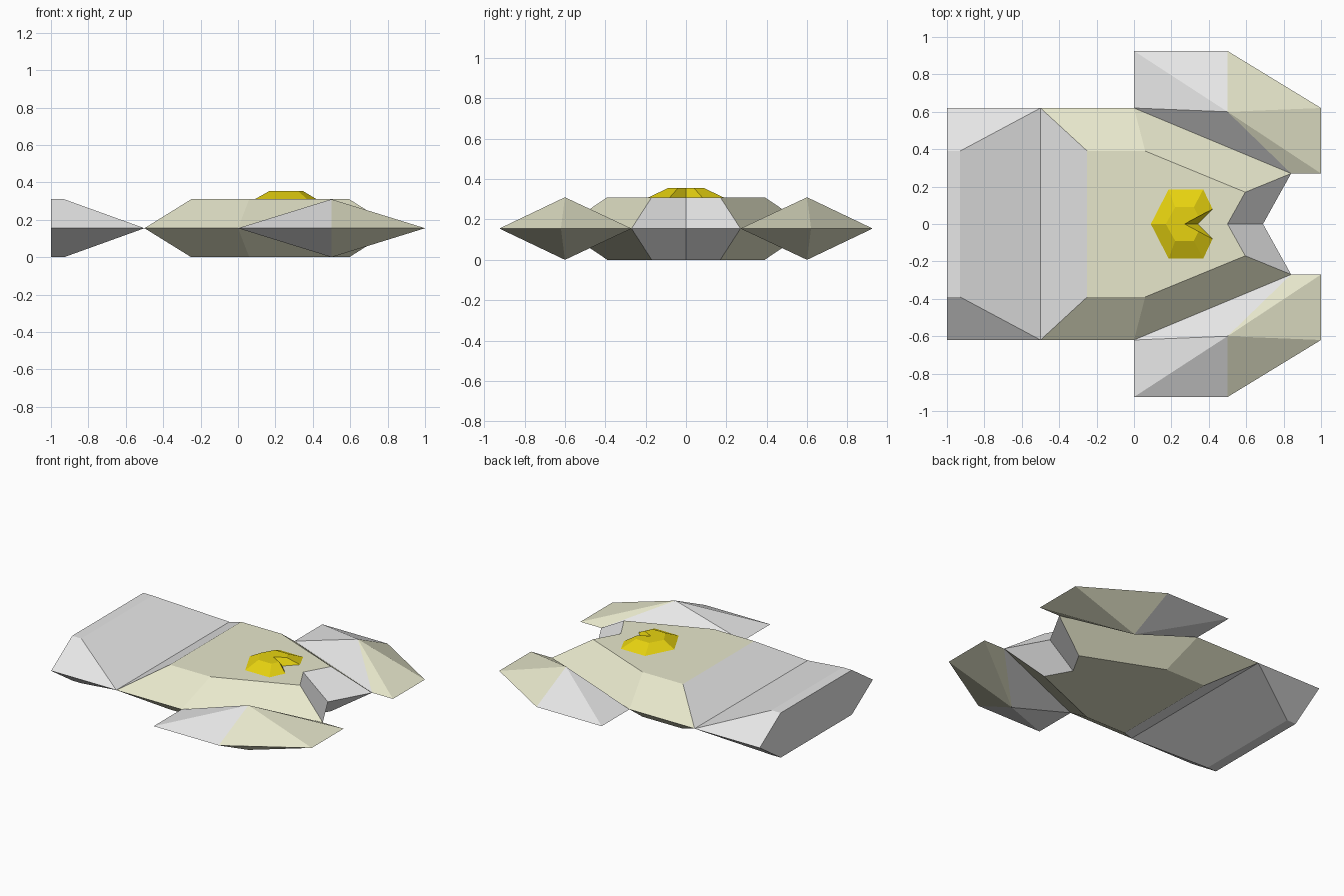
import bpy, bmesh

cube = bpy.data.objects.get("Cube")
if cube:
    bpy.data.objects.remove(cube, do_unlink=True)


def material(name, rgb):
    m = bpy.data.materials.new(name)
    m.use_nodes = True
    m.diffuse_color = (*rgb, 1)
    m.node_tree.nodes["Principled BSDF"].inputs["Base Color"].default_value = (*rgb, 1)
    return m


CREAM = material("cream", (0.8, 0.8, 0.6))
GREY = material("light grey", (0.8, 0.8, 0.8))
YELLOW = material("yellow", (0.8, 0.65, 0.005))
LOW, MID, HIGH, DOME = 0.0, 0.155, 0.31, 0.355


def mirror_y(half):
    """Close a half outline (y >= 0) by reflecting it across y = 0."""
    return half + [(x, -y) for x, y in reversed(half) if y > 0]


def loft(name, layers, mats, rule=None):
    """Skin stacked (z, outline) layers; an outline of one point makes an apex."""
    bm = bmesh.new()
    rings = [[bm.verts.new((x, y, z)) for x, y in outline] for z, outline in layers]
    for a, b in zip(rings, rings[1:]):
        n = max(len(a), len(b))
        for i in range(n):
            j = (i + 1) % n
            quad = [a[i % len(a)], a[j % len(a)], b[j % len(b)], b[i % len(b)]]
            bm.faces.new(list(dict.fromkeys(quad)))
    for ring in (rings[0], rings[-1]):
        if len(ring) > 2:
            bm.faces.new(ring)
    bmesh.ops.recalc_face_normals(bm, faces=bm.faces)
    bm.normal_update()
    if rule:
        for f in bm.faces:
            f.material_index = int(rule(f))
    mesh = bpy.data.meshes.new(name)
    bm.to_mesh(mesh)
    bm.free()
    for m in mats:
        mesh.materials.append(m)
    obj = bpy.data.objects.new(name, mesh)
    bpy.context.collection.objects.link(obj)
    return obj


# Main hull: cream, with grey end slopes and a notched stern
deck = mirror_y([(-0.25, 0.39), (0.06, 0.39), (0.595, 0.17), (0.5, 0)])
rim = mirror_y([(-0.5, 0.62), (0, 0.62), (0.84, 0.27), (0.69, 0)])
loft("main_hull", [(LOW, deck), (MID, rim), (HIGH, deck)], [CREAM, GREY],
     lambda f: abs(f.normal.x) > abs(f.normal.y) + 0.1)

# Bow block: grey wedge with a flat end
deck = mirror_y([(-1, 0.39), (-0.93, 0.39)])
rim = mirror_y([(-1, 0.62), (-0.5, 0.62)])
loft("bow_block", [(LOW, deck), (MID, rim), (HIGH, deck)], [GREY])

# Side pods: double pyramids, grey forward half and cream rear half
for side, s in (("left", 1), ("right", -1)):
    rim = [(x, s * y) for x, y in [(0, 0.62), (0, 0.925), (0.5, 0.925),
                                   (1, 0.62), (1, 0.27), (0.84, 0.27)]]
    apex = [(0.5, s * 0.6)]
    loft(f"{side}_pod", [(LOW, apex), (MID, rim), (HIGH, apex)], [CREAM, GREY],
         lambda f: f.calc_center_median().x < 0.5)

# Yellow cockpit with a notch at the rear
base = mirror_y([(0.09, 0), (0.185, 0.185), (0.37, 0.185), (0.42, 0.08), (0.34, 0)])
top = mirror_y([(0.17, 0), (0.22, 0.09), (0.32, 0.09), (0.345, 0.04), (0.27, 0)])
loft("cockpit", [(HIGH, base), (DOME, top)], [YELLOW])
